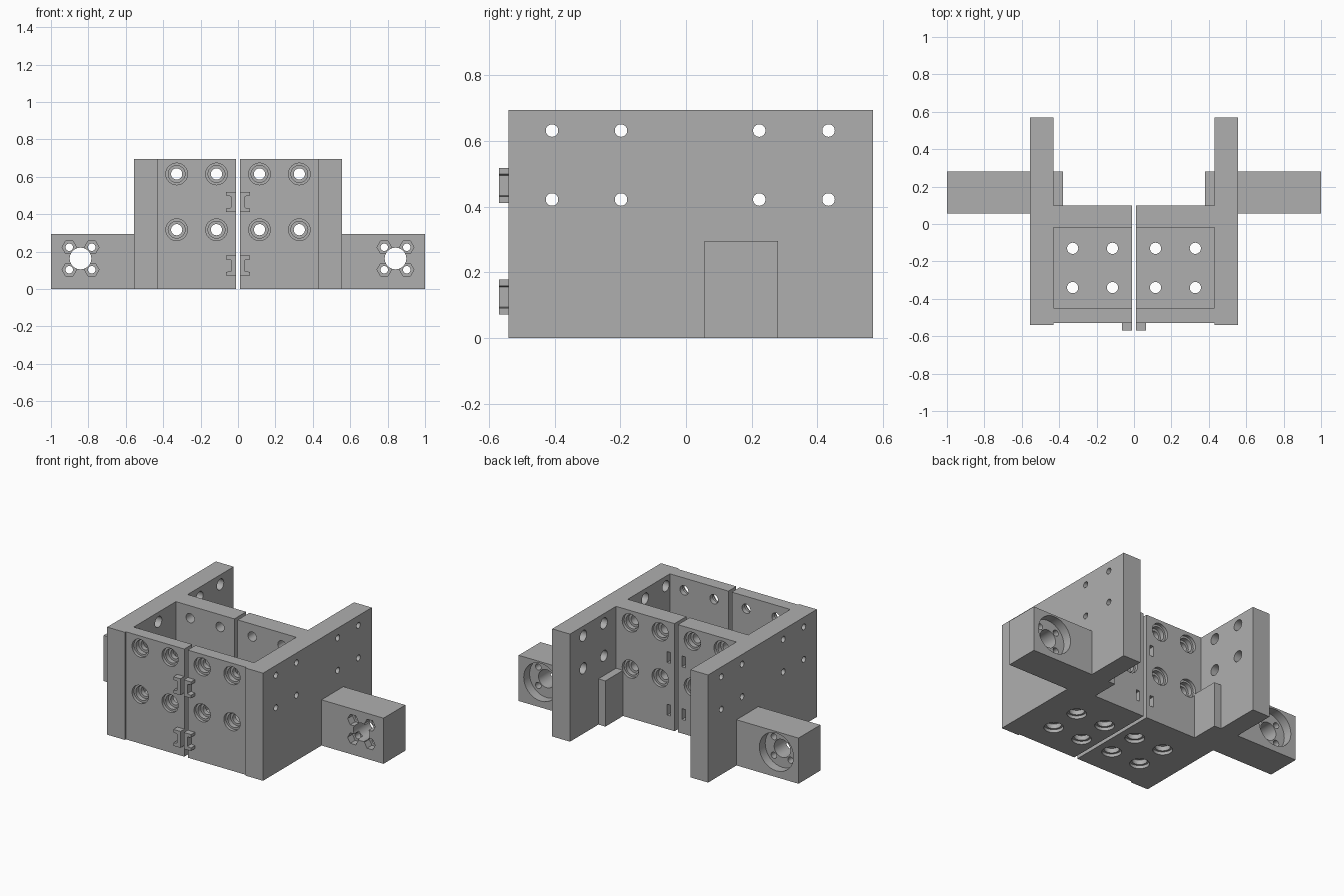
import bpy, bmesh, math
from mathutils import Vector, Matrix

old = bpy.data.objects.get("Cube")
if old:
    bpy.data.objects.remove(old, do_unlink=True)

grey = bpy.data.materials.new("mid grey plastic")
grey.use_nodes = True
colour = (0.43, 0.43, 0.43, 1)
grey.diffuse_color = colour
grey.node_tree.nodes["Principled BSDF"].inputs["Base Color"].default_value = colour


def finish(name, bm):
    bmesh.ops.recalc_face_normals(bm, faces=bm.faces)
    mesh = bpy.data.meshes.new(name)
    bm.to_mesh(mesh)
    bm.free()
    mesh.materials.append(grey)
    obj = bpy.data.objects.new(name, mesh)
    bpy.context.collection.objects.link(obj)
    return obj


def add_prism(bm, points, offset):
    """Extrude a flat polygon along offset."""
    face = bm.faces.new([bm.verts.new(p) for p in points])
    out = bmesh.ops.extrude_face_region(bm, geom=[face])
    moved = [v for v in out["geom"] if isinstance(v, bmesh.types.BMVert)]
    bmesh.ops.translate(bm, verts=moved, vec=offset)


def add_box(bm, x0, x1, y0, y1, z0, z1):
    add_prism(bm, [(x0, y0, z0), (x1, y0, z0), (x1, y1, z0), (x0, y1, z0)], (0, 0, z1 - z0))


def add_drill(bm, start, direction, steps, sides=32):
    """Stepped drill body; steps are (radius, depth) pairs from the surface inwards."""
    turn = Vector(direction).to_track_quat('Z', 'Y').to_matrix().to_4x4()
    place = Matrix.Translation(start) @ turn
    rings, top = [], -0.01
    for radius, depth, n in [(r, d, sides) for r, d in steps]:
        for h in (top, depth):
            rings.append([bm.verts.new(place @ Vector((radius * math.cos(2 * math.pi * i / n),
                          radius * math.sin(2 * math.pi * i / n), h))) for i in range(n)])
        top = depth
    for a, b in zip(rings, rings[1:]):
        for i in range(sides):
            j = (i + 1) % sides
            bm.faces.new((a[i], a[j], b[j], b[i]))
    bm.faces.new(rings[0])
    bm.faces.new(rings[-1])


def cut(obj, bm):
    tool = finish(obj.name + "_cutter", bm)
    tool.hide_render = True
    tool.hide_viewport = True
    mod = obj.modifiers.new("holes", 'BOOLEAN')
    mod.operation, mod.solver, mod.object = 'DIFFERENCE', 'EXACT', tool


parts = []
GAP, IN, OUT, TOP = 0.012, 0.43, 0.557, 0.695
FLOOR, HOLE_X = 0.235, (0.115, 0.328)
screw = [(0.058, 0.02), (0.045, 0.05), (0.03, 0.14)]

# Centre tray: thick floor with front and back wall
bm = bmesh.new()
tray_profile = [(-0.53, 0), (0.10, 0), (0.10, TOP), (-0.02, TOP),
                (-0.02, FLOOR), (-0.45, FLOOR), (-0.45, TOP), (-0.53, TOP)]
add_prism(bm, [(GAP, y, z) for y, z in tray_profile], (IN - GAP, 0, 0))
tray = finish("tray_half", bm)
parts.append(tray)

# Screw holes in both walls and the floor
bm = bmesh.new()
for x in HOLE_X:
    for z in (0.317, 0.615):
        add_drill(bm, (x, -0.53, z), (0, 1, 0), screw)
        add_drill(bm, (x, 0.10, z), (0, -1, 0), screw)
    for y in (-0.13, -0.34):
        add_drill(bm, (x, y, 0), (0, 0, 1), screw[:2] + [(0.03, 0.3)])
# Latch slots in the back wall
for z in (0.125, 0.465):
    add_box(bm, 0.04, 0.065, 0.04, 0.11, z - 0.035, z + 0.035)
cut(tray, bm)

# Side plate, counterbored on its inner face
bm = bmesh.new()
add_box(bm, IN, OUT, -0.54, 0.57, 0, TOP)
plate = finish("side_plate", bm)
parts.append(plate)
bm = bmesh.new()
for y in (-0.408, -0.198, 0.223, 0.434):
    for z in (0.422, 0.632):
        add_drill(bm, (IN, y, z), (1, 0, 0), [(0.035, 0.06), (0.019, 0.15)])
cut(plate, bm)

# Motor arm with a round seat behind and four hexagonal nut pockets in front
bm = bmesh.new()
add_box(bm, OUT, 1.0, 0.057, 0.28, 0, 0.295)
arm = finish("motor_arm", bm)
parts.append(arm)
bm = bmesh.new()
cx, cz = 0.842, 0.163
add_drill(bm, (cx, 0.28, cz), (0, -1, 0), [(0.122, 0.06), (0.058, 0.24)])
cut(arm, bm)
nuts, bores = bmesh.new(), bmesh.new()
for dx in (-0.06, 0.06):
    for dz in (-0.06, 0.06):
        spot = (cx + dx, 0.057, cz + dz)
        add_drill(nuts, spot, (0, 1, 0), [(0.039, 0.05)], 6)
        add_drill(bores, spot, (0, 1, 0), [(0.02, 0.2)], 24)
cut(arm, nuts)
cut(arm, bores)

# Inner tab where the arm passes through the plate
bm = bmesh.new()
add_box(bm, 0.38, IN, 0.10, 0.28, 0, 0.295)
parts.append(finish("inner_tab", bm))

# Front latch hooks, open to the outside
bm = bmesh.new()
for z in (0.125, 0.465):
    half = [(GAP, 0.053), (0.063, 0.053), (0.063, 0.034), (0.037, 0.03)]
    outline = half + [(x, -h) for x, h in reversed(half)]
    add_prism(bm, [(x, -0.57, z + h) for x, h in outline], (0, 0.04, 0))
parts.append(finish("latch_hooks", bm))

# Mirror every part to the other side and keep edges crisp
for obj in parts:
    mirror = obj.modifiers.new("mirror", 'MIRROR')
    mirror.use_axis = (True, False, False)
    mirror.use_mirror_merge = False
    bpy.ops.object.select_all(action='DESELECT')
    obj.select_set(True)
    bpy.context.view_layer.objects.active = obj
    for mod in list(obj.modifiers):
        bpy.ops.object.modifier_apply(modifier=mod.name)
    bpy.ops.object.shade_smooth_by_angle(angle=math.radians(30))
for tool in [o for o in bpy.data.objects if o.name.endswith("_cutter") or "_cutter." in o.name]:
    bpy.data.objects.remove(tool, do_unlink=True)
